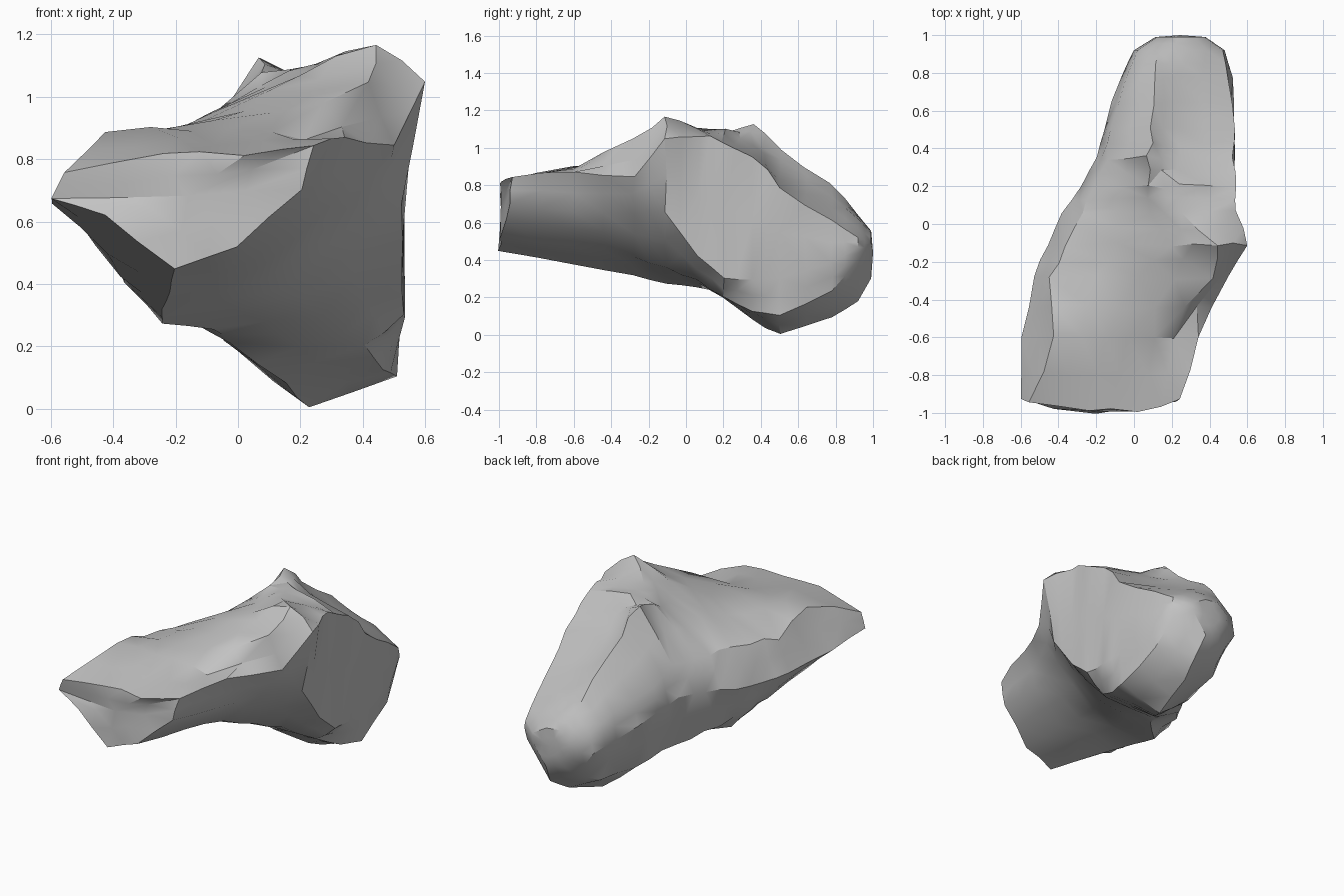
import bpy
import bmesh
import random
from math import radians
from mathutils import Vector

default_cube = bpy.data.objects.get("Cube")
if default_cube:
    bpy.data.objects.remove(default_cube, do_unlink=True)

random.seed(4)
mesh = bmesh.new()
rings = []


def add_ring(y, outline, bow=0.0):
    """Add one cross-section; bow pulls the sides of an end section inward."""
    middle = sum(x for x, z in outline) / len(outline)
    rings.append([mesh.verts.new((x, y + bow * (x - middle) ** 2, z)) for x, z in outline])


def shrink(outline, factor):
    """Scale an outline about its own centre."""
    count = len(outline)
    cx = sum(x for x, z in outline) / count
    cz = sum(z for x, z in outline) / count
    return [(cx + (x - cx) * factor, cz + (z - cz) * factor) for x, z in outline]


# Each outline runs: keel, lower right, right, upper right, two crest points,
# left shoulder, left edge, lower left
front_end = [(-.2, .45), (0, .52), (.2, .7), (.25, .85), (.03, .82),
             (-.25, .81), (-.56, .76), (-.6, .67), (-.43, .62)]
add_ring(-1, front_end, bow=.4)

snout = [(-.22, .38), (.05, .47), (.25, .66), (.33, .86), (.1, .89),
         (-.15, .9), (-.42, .9), (-.59, .66), (-.42, .5)]
add_ring(-.6, snout)

neck = [(-.25, .32), (.1, .42), (.36, .65), (.5, .85), (.43, 1.04),
        (.02, .96), (-.44, .82), (-.53, .62), (-.38, .43)]
add_ring(-.28, neck)

peak = [(-.24, .27), (.2, .36), (.52, .66), (.6, 1.05), (.43, 1.18),
        (.21, 1.06), (-.36, .83), (-.46, .61), (-.36, .41)]
add_ring(-.11, peak)

shoulder = [(-.08, .26), (.27, .29), (.53, .42), (.54, 1.06), (.26, 1.12),
            (.09, 1.02), (-.28, .84), (-.38, .61), (-.27, .35)]
add_ring(.06, shoulder)

flank = [(-.02, .21), (.4, .2), (.53, .3), (.54, 1.04), (.23, 1.09),
         (.08, 1.07), (-.21, .81), (-.28, .62), (-.18, .3)]
add_ring(.2, flank)

body = [(.15, .08), (.47, .13), (.53, .3), (.53, .95), (.24, 1.02),
        (.08, 1.14), (-.15, .8), (-.2, .62), (-.08, .25)]
add_ring(.35, body)

heel = [(.23, 0), (.51, .11), (.53, .3), (.53, .79), (.23, .89),
        (.1, .98), (-.12, .72), (-.16, .58), (0, .19)]
add_ring(.5, heel)

back_slope = [(.27, .09), (.49, .23), (.52, .38), (.5, .61), (.22, .74),
              (.1, .82), (-.04, .64), (-.07, .49), (.05, .2)]
add_ring(.78, back_slope)

back_end = [(.3, .18), (.46, .4), (.48, .47), (.47, .52), (.3, .62),
            (.13, .64), (.02, .55), (0, .43), (.12, .26)]
add_ring(.92, back_end)
add_ring(.99, shrink(back_end, .55))

# Skin the sections and close both ends
for ring, following in zip(rings, rings[1:]):
    for i in range(len(ring)):
        j = (i + 1) % len(ring)
        mesh.faces.new((ring[i], ring[j], following[j], following[i]))
for ring, tip_y in ((rings[0], -.99), (rings[-1], 1)):
    cap = mesh.faces.new(ring)
    hub = bmesh.ops.poke(mesh, faces=[cap])["verts"][0]
    hub.co.y = tip_y
bmesh.ops.recalc_face_normals(mesh, faces=mesh.faces)

# Chip the surface: split the skin once and roughen the new points,
# with stronger breaks along the crest; the back end stays worn smooth
corners = set(mesh.verts)
bmesh.ops.subdivide_edges(mesh, edges=mesh.edges[:], cuts=1, use_grid_fill=True)
mesh.normal_update()
for vert in mesh.verts:
    if vert not in corners and vert.co.y < .84:
        on_crest = vert.normal.z > .4 and vert.co.z > .8
        rough = .014 if on_crest else .006
        vert.co += Vector([random.uniform(-rough, rough) for axis in range(3)])
        vert.co.z = max(vert.co.z, .005)
bmesh.ops.triangulate(mesh, faces=mesh.faces[:], quad_method="SHORT_EDGE")

rock_mesh = bpy.data.meshes.new("rock")
mesh.to_mesh(rock_mesh)
mesh.free()
rock = bpy.data.objects.new("rock", rock_mesh)
bpy.context.collection.objects.link(rock)

# Plain grey stone
stone = bpy.data.materials.new("grey stone")
stone.use_nodes = True
colour = (.54, .54, .54, 1)
stone.diffuse_color = colour
stone.node_tree.nodes["Principled BSDF"].inputs["Base Color"].default_value = colour
rock_mesh.materials.append(stone)

bpy.ops.object.select_all(action="DESELECT")
rock.select_set(True)
bpy.context.view_layer.objects.active = rock
bpy.ops.object.shade_smooth_by_angle(angle=radians(32))
